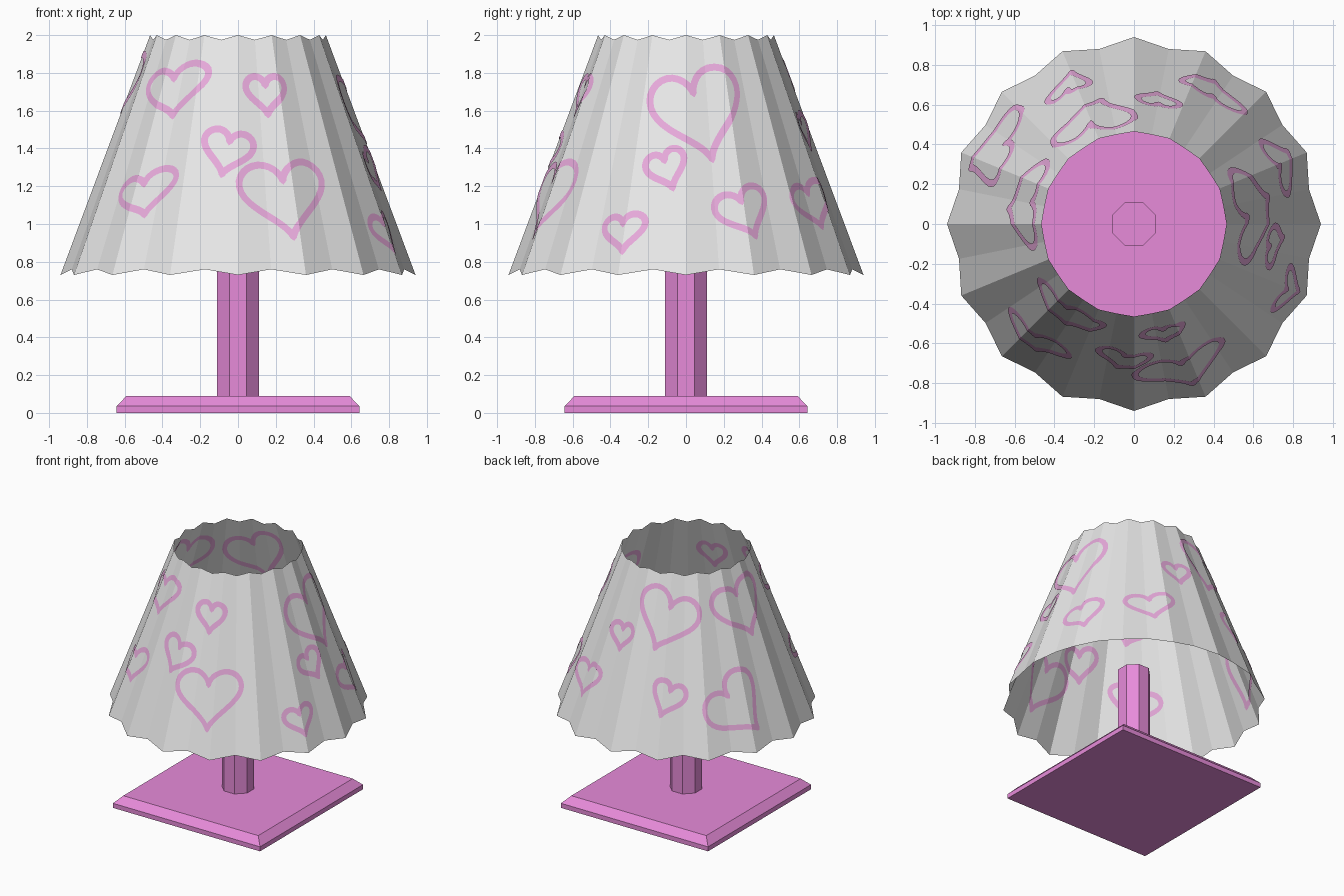
import bpy, bmesh, math

if "Cube" in bpy.data.objects:
    bpy.data.objects.remove(bpy.data.objects["Cube"])

def material(name, rgb):
    m = bpy.data.materials.new(name)
    m.diffuse_color = (*rgb, 1)
    m.use_nodes = True
    m.node_tree.nodes["Principled BSDF"].inputs["Base Color"].default_value = m.diffuse_color
    return m

WHITE = material("shade white", (0.80, 0.80, 0.80))
PINK = material("orchid pink", (0.80, 0.26, 0.70))
HEART = material("heart pink", (0.80, 0.40, 0.71))

def make_object(name, verts, faces, mat):
    me = bpy.data.meshes.new(name)
    me.from_pydata(verts, [], faces)
    me.materials.append(mat)
    ob = bpy.data.objects.new(name, me)
    bpy.context.collection.objects.link(ob)
    return ob

def prism(name, n, rings, mat):
    """Stack of flat-sided n-gons given as (half width, z), capped."""
    verts, faces = [], []
    for w, z in rings:
        r = w / math.cos(math.pi / n)
        for i in range(n):
            a = (i + 0.5) * 2 * math.pi / n
            verts.append((r * math.cos(a), r * math.sin(a), z))
    for k in range(len(rings) - 1):
        for i in range(n):
            j = (i + 1) % n
            faces.append((k*n + i, k*n + j, k*n + n + j, k*n + n + i))
    faces.append(tuple(reversed(range(n))))
    faces.append(tuple(range(len(verts) - n, len(verts))))
    return make_object(name, verts, faces, mat)

# Base and post
prism("base", 4, [(0.643, 0), (0.643, 0.036), (0.59, 0.09)], PINK)
prism("post", 8, [(0.11, 0.09), (0.11, 1.0)], PINK)

# Pleated shade: 16 ridges and 16 valleys on a cone
PLEATS = 32
STEP = 2 * math.pi / PLEATS

def cone_radius(z):
    return 0.94 - (z - 0.73) * 0.374

def on_shade(a, z, off=0.0):
    """Point on the pleats; a counts creases from the front towards +x."""
    k = math.floor(a)
    f = a - k
    x = y = 0.0
    for c, wt in ((k, 1 - f), (k + 1, f)):
        fac = 1.0 if c % 2 == 0 else 0.966
        x += wt * fac * math.sin(c * STEP)
        y -= wt * fac * math.cos(c * STEP)
    r = cone_radius(z) + off
    return (x * r, y * r, z)

verts = [on_shade(i, 0.73 if i % 2 == 0 else 0.76) for i in range(PLEATS)]
verts += [on_shade(i, 2.0 if i % 2 == 0 else 1.975) for i in range(PLEATS)]
faces = [(i, (i + 1) % PLEATS, PLEATS + (i + 1) % PLEATS, PLEATS + i)
         for i in range(PLEATS)]
make_object("shade", verts, faces, WHITE)

# Painted heart outlines: flat ribbon, cut at the creases, wrapped on the shade
def heart(index, deg, zc, w, h, tilt, stroke=0.037, n=56):
    ca, sa = math.cos(math.radians(tilt)), math.sin(math.radians(tilt))
    line = []
    for i in range(n):
        t = 2 * math.pi * i / n
        x = 16 * math.sin(t) ** 3 / 32 * (w - stroke)
        y = (13 * math.cos(t) - 5 * math.cos(2*t) - 2 * math.cos(3*t)
             - math.cos(4*t) + 2.5) / 29 * (h - stroke)
        line.append((x * ca - y * sa, x * sa + y * ca))
    bm = bmesh.new()
    pairs = []
    for i, (x, y) in enumerate(line):
        px, py = line[i - 1]
        qx, qy = line[(i + 1) % n]
        d = math.hypot(qx - px, qy - py)
        nx, ny = -(qy - py) / d * stroke / 2, (qx - px) / d * stroke / 2
        pair = []
        for s in (-1, 1):
            u, z = x + s * nx, zc + y + s * ny
            a = (math.radians(deg) + u / cone_radius(z)) / STEP
            pair.append(bm.verts.new((a, z, 0)))
        pairs.append(pair)
    for i in range(n):
        p, q = pairs[i], pairs[(i + 1) % n]
        bm.faces.new((p[0], q[0], q[1], p[1]))
    lo = math.floor(min(v.co.x for v in bm.verts))
    hi = math.ceil(max(v.co.x for v in bm.verts))
    for c in range(lo, hi + 1):
        bmesh.ops.bisect_plane(bm, geom=bm.verts[:] + bm.edges[:] + bm.faces[:],
                               dist=1e-5, plane_co=(c, 0, 0), plane_no=(1, 0, 0))
    bmesh.ops.triangulate(bm, faces=bm.faces[:])
    bm.normal_update()
    bm.verts.index_update()
    flat = [(v.co.x, v.co.y) for v in bm.verts]
    tris = []
    for f in bm.faces:
        ids = [v.index for v in f.verts]
        tris.append(ids if f.normal.z > 0 else ids[::-1])
    bm.free()
    m = len(flat)
    # one sheet outside, one inside
    pts = [on_shade(a, z, 0.004) for a, z in flat]
    pts += [on_shade(a, z, -0.004) for a, z in flat]
    tris += [[i + m for i in reversed(t)] for t in tris]
    make_object(f"heart_{index:02d}", pts, tris, HEART)

# angle from front (degrees), height, width, height, tilt
HEARTS = [
    (-37, 1.70, 0.45, 0.30, 12),
    (15, 1.68, 0.25, 0.24, 0),
    (-5, 1.375, 0.31, 0.27, -12),
    (-40, 1.155, 0.43, 0.26, 16),
    (19, 1.125, 0.52, 0.43, 4),
    (67, 0.95, 0.28, 0.23, 8),
    (97, 1.57, 0.53, 0.51, 14),
    (82, 1.285, 0.25, 0.24, 20),
    (113, 1.055, 0.35, 0.29, 18),
    (149, 1.10, 0.40, 0.27, 10),
    (200, 1.66, 0.49, 0.44, -18),
    (260, 1.69, 0.50, 0.42, 10),
    (169, 1.49, 0.25, 0.22, 6),
    (205, 1.14, 0.28, 0.27, -20),
    (243, 1.05, 0.50, 0.46, 38),
]
for i, args in enumerate(HEARTS, 1):
    heart(i, *args)
